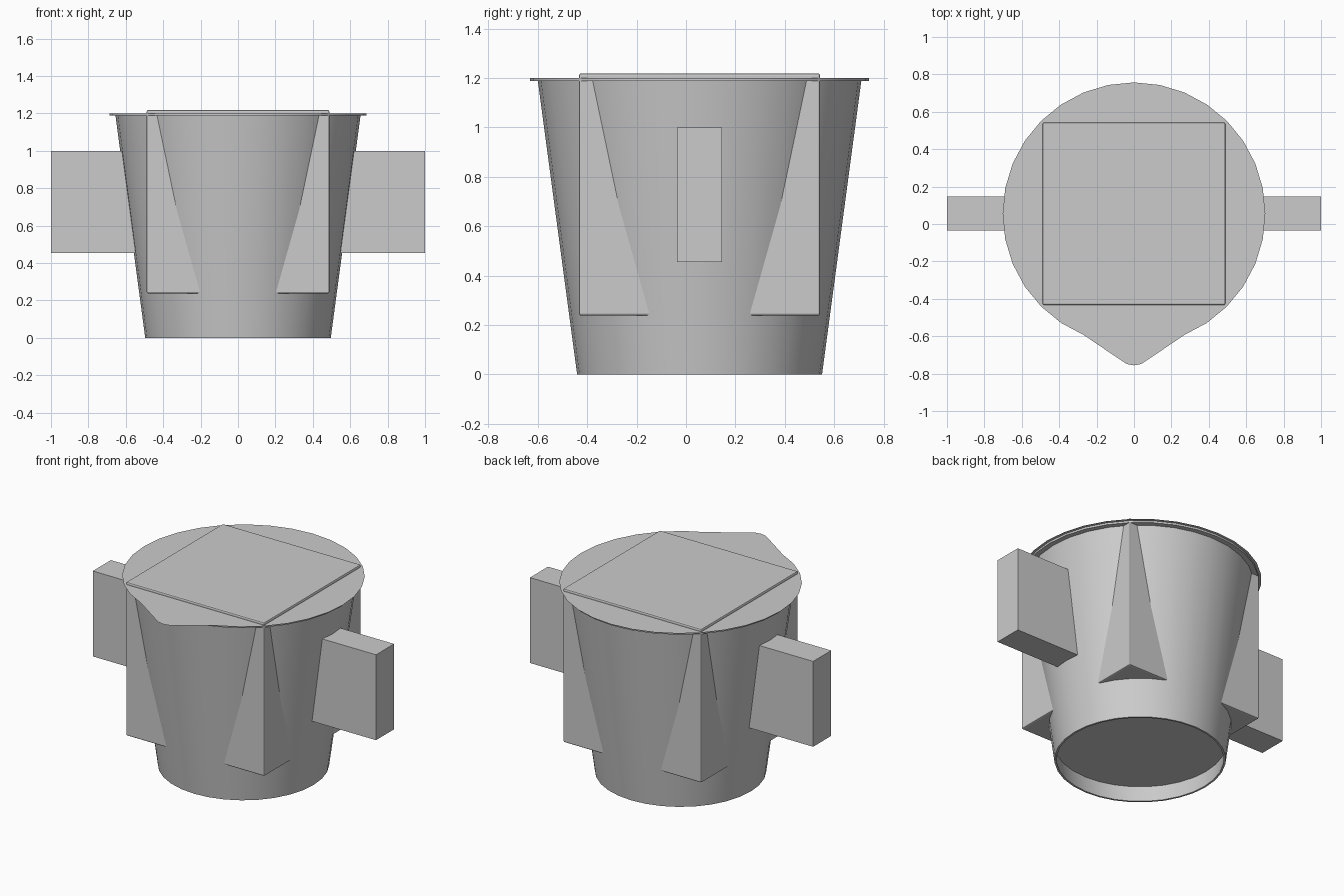
import bpy, bmesh, math

if "Cube" in bpy.data.objects:
    bpy.data.objects.remove(bpy.data.objects["Cube"])

CY = 0.055      # the body axis sits slightly behind the origin
SEG = 32

grey = bpy.data.materials.new("plain grey")
grey.diffuse_color = (0.6, 0.6, 0.6, 1)
grey.use_nodes = True
grey.node_tree.nodes["Principled BSDF"].inputs["Base Color"].default_value = grey.diffuse_color


def finish(name, bm, smooth=False):
    bmesh.ops.recalc_face_normals(bm, faces=bm.faces[:])
    mesh = bpy.data.meshes.new(name)
    bm.to_mesh(mesh)
    bm.free()
    mesh.materials.append(grey)
    ob = bpy.data.objects.new(name, mesh)
    bpy.context.collection.objects.link(ob)
    if smooth:
        bpy.ops.object.select_all(action='DESELECT')
        bpy.context.view_layer.objects.active = ob
        ob.select_set(True)
        bpy.ops.object.shade_smooth_by_angle(angle=math.radians(30))
    return ob


def ring(bm, r, z):
    return [bm.verts.new((r * math.sin(2 * math.pi * i / SEG),
                          CY + r * math.cos(2 * math.pi * i / SEG), z))
            for i in range(SEG)]


def box(name, x0, x1, y0, y1, z0, z1):
    bm = bmesh.new()
    bmesh.ops.create_cube(bm, size=1)
    for v in bm.verts:
        v.co = (x1 if v.co.x > 0 else x0,
                y1 if v.co.y > 0 else y0,
                z1 if v.co.z > 0 else z0)
    return finish(name, bm)


# tapered thin-walled cup with a flat outward rim
profile = [(0.496, 0), (0.655, 1.188), (0.687, 1.188), (0.687, 1.2),
           (0.643, 1.2), (0.484, 0)]
bm = bmesh.new()
rings = [ring(bm, r, z) for r, z in profile]
for a, b in zip(rings, rings[1:] + rings[:1]):
    for i in range(SEG):
        j = (i + 1) % SEG
        bm.faces.new((a[i], a[j], b[j], b[i]))
finish("cup_wall", bm, True)

# recessed floor
bm = bmesh.new()
bm.faces.new(ring(bm, 0.499, 0.105))
finish("cup_floor", bm)

# flat top surface with a pouring spout at the front
bm = bmesh.new()
outline = []
for i in range(-14, 15):
    a = 2 * math.pi * i / SEG
    outline.append((0.702 * math.sin(a), CY + 0.702 * math.cos(a)))
outline += [(0.1, -0.708), (0.04, -0.748), (0, -0.756),
            (-0.04, -0.748), (-0.1, -0.708)]
f = bm.faces.new([bm.verts.new((x, y, 1.203)) for x, y in outline])
bmesh.ops.triangulate(bm, faces=[f])
finish("spouted_top", bm)

# square block whose corners break through the wall
block = box("square_block", -0.488, 0.488, CY - 0.488, CY + 0.488, 0.238, 1.219)
bev = block.modifiers.new("soft_edges", 'BEVEL')
bev.width = 0.008
bev.segments = 2

# side handles
for name, s in (("left_handle", -1), ("right_handle", 1)):
    box(name, min(s, s * 0.4), max(s, s * 0.4), CY - 0.091, CY + 0.091, 0.455, 1.0)
